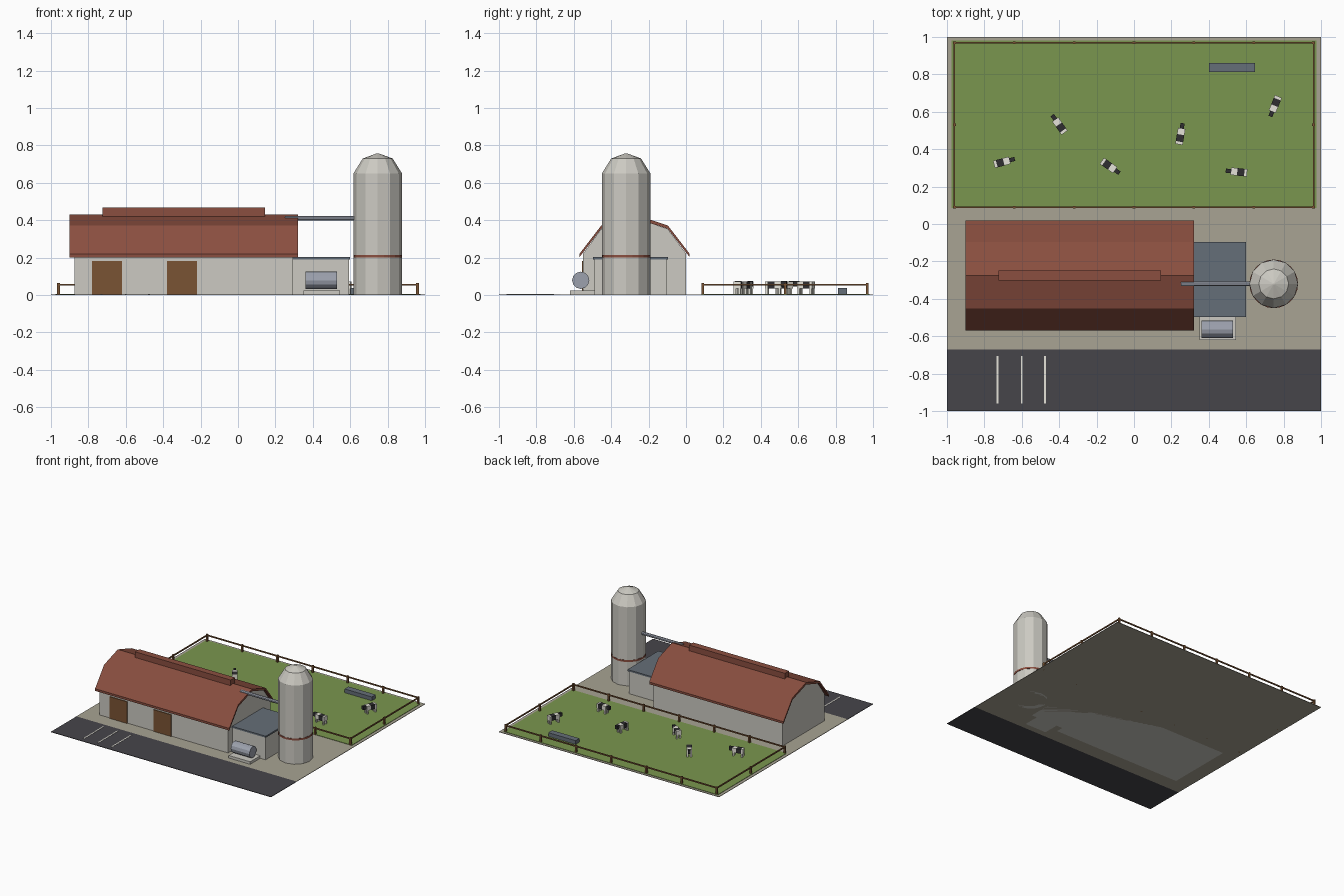
import bpy, bmesh, math
from mathutils import Matrix

if "Cube" in bpy.data.objects:
    bpy.data.objects.remove(bpy.data.objects["Cube"])


def mat(name, r, g, b):
    m = bpy.data.materials.new(name)
    lin = [(c / 255 / 12.92) if c < 11 else ((c / 255 + 0.055) / 1.055) ** 2.4 for c in (r, g, b)]
    m.diffuse_color = (*lin, 1)
    m.use_nodes = True
    m.node_tree.nodes["Principled BSDF"].inputs["Base Color"].default_value = m.diffuse_color
    return m


GRAVEL = mat("gravel", 168, 163, 147)
ASPHALT = mat("asphalt", 70, 69, 74)
GRASS = mat("grass", 122, 150, 78)
WALL = mat("pale_concrete", 204, 202, 194)
ROOF = mat("barn_red", 139, 79, 64)
WOOD = mat("wood", 122, 84, 52)
SLATE = mat("slate", 101, 110, 120)
METAL = mat("metal", 156, 161, 173)
WHITE = mat("white", 230, 228, 218)
BLACK = mat("black", 46, 45, 48)


def finish(bm, name, *mats):
    bmesh.ops.recalc_face_normals(bm, faces=bm.faces)
    me = bpy.data.meshes.new(name)
    bm.to_mesh(me)
    bm.free()
    for m in mats:
        me.materials.append(m)
    ob = bpy.data.objects.new(name, me)
    bpy.context.collection.objects.link(ob)
    return ob


def add_box(bm, x0, x1, y0, y1, z0, z1, mi=0):
    m = Matrix.Translation(((x0 + x1) / 2, (y0 + y1) / 2, (z0 + z1) / 2)) @ Matrix.Diagonal((x1 - x0, y1 - y0, z1 - z0, 1))
    vs = bmesh.ops.create_cube(bm, size=1, matrix=m)["verts"]
    for f in {f for v in vs for f in v.link_faces}:
        f.material_index = mi


def box(name, m, *dims):
    bm = bmesh.new()
    add_box(bm, *dims)
    return finish(bm, name, m)


def extrude_x(name, m, profile, x0, x1):
    """Extrude a closed (y, z) profile along x."""
    bm = bmesh.new()
    f = bm.faces.new([bm.verts.new((x0, y, z)) for y, z in profile])
    r = bmesh.ops.extrude_face_region(bm, geom=[f])
    bmesh.ops.translate(bm, vec=(x1 - x0, 0, 0), verts=[v for v in r["geom"] if isinstance(v, bmesh.types.BMVert)])
    return finish(bm, name, m)


def lathe(name, m, profile, sides, matrix):
    """Stack of (radius, z) rings, closed at both ends."""
    bm = bmesh.new()
    rings = [[bm.verts.new((r * math.cos(2 * math.pi * i / sides), r * math.sin(2 * math.pi * i / sides), z))
              for i in range(sides)] for r, z in profile]
    for a, b in zip(rings, rings[1:]):
        for i in range(sides):
            j = (i + 1) % sides
            bm.faces.new((a[i], a[j], b[j], b[i]))
    bm.faces.new(rings[0])
    bm.faces.new(rings[-1])
    bmesh.ops.transform(bm, matrix=matrix, verts=bm.verts)
    return finish(bm, name, m)


# Ground: gravel yard, road, meadow, parking lines
box("yard", GRAVEL, -1, 1, -0.67, 1, 0, 0.004)
box("road", ASPHALT, -1, 1, -1, -0.67, 0, 0.004)
box("meadow", GRASS, -0.975, 0.975, 0.085, 0.98, 0.002, 0.007)
for i, x in enumerate((-0.73, -0.60, -0.475)):
    box(f"parking_line_{i + 1}", WHITE, x - 0.005, x + 0.005, -0.96, -0.705, 0.003, 0.006)

# Barn walls with gambrel gables
extrude_x("barn_walls", WALL, [(-0.55, 0), (-0.55, 0.222), (-0.453, 0.353), (-0.275, 0.413),
                               (-0.097, 0.353), (0, 0.222), (0, 0)], -0.875, 0.295)
# Gambrel roof sheet
top = [(-0.57, 0.220), (-0.453, 0.372), (-0.275, 0.430), (-0.097, 0.372), (0.02, 0.220)]
extrude_x("barn_roof", ROOF, top + [(y, z - 0.018) for y, z in reversed(top)], -0.9, 0.32)
box("ridge_vent", ROOF, -0.725, 0.145, -0.302, -0.248, 0.41, 0.468)
for i, x in enumerate((-0.70, -0.30)):
    box(f"barn_door_{i + 1}", WOOD, x - 0.08, x + 0.08, -0.557, -0.549, 0.004, 0.182)

# Annex between barn and silo
box("annex_walls", WALL, 0.29, 0.593, -0.49, -0.105, 0, 0.193)
box("annex_roof", SLATE, 0.295, 0.6, -0.498, -0.097, 0.19, 0.203)

# Milk tank on its pad
box("tank_pad", WALL, 0.35, 0.545, -0.62, -0.49, 0, 0.025)
lathe("milk_tank", METAL, [(0.046, -0.085), (0.046, 0.085)], 12,
      Matrix.Translation((0.445, -0.563, 0.079)) @ Matrix.Rotation(math.pi / 2, 4, 'Y'))

# Silo with faceted dome, red band and feed pipe
SILO = Matrix.Translation((0.747, -0.32, 0))
lathe("silo", WALL, [(0.13, 0), (0.13, 0.65), (0.08, 0.73), (0.004, 0.758)], 12, SILO)
lathe("silo_band", ROOF, [(0.13, 0.2), (0.13, 0.215)], 24, SILO)
lathe("feed_pipe", METAL, [(0.013, 0.25), (0.013, 0.64)], 8,
      Matrix.Translation((0, -0.32, 0.412)) @ Matrix.Rotation(math.pi / 2, 4, 'Y')
      @ Matrix.Rotation(math.pi / 8, 4, 'Z'))

# Fence around the meadow: posts and a single top rail
bm = bmesh.new()
posts = [(-0.96 + 0.32 * i, y) for i in range(7) for y in (0.09, 0.97)] + [(s * 0.96, 0.53) for s in (-1, 1)]
for x, y in posts:
    add_box(bm, x - 0.007, x + 0.007, y - 0.007, y + 0.007, 0, 0.064)
finish(bm, "fence_posts", WOOD)
bm = bmesh.new()
for y in (0.09, 0.97):
    add_box(bm, -0.96, 0.96, y - 0.004, y + 0.004, 0.05, 0.06)
for x in (-0.96, 0.96):
    add_box(bm, x - 0.004, x + 0.004, 0.09, 0.97, 0.05, 0.06)
finish(bm, "fence_rails", WOOD)

# Water trough
box("trough", SLATE, 0.40, 0.648, 0.812, 0.862, 0.004, 0.038)

# Cows: white body, black patches and head, facing local +x
cows = [(-0.705, 0.33, 15), (-0.397, 0.525, 125), (-0.135, 0.312, -35),
        (0.248, 0.47, 80), (0.56, 0.278, 174), (0.755, 0.64, 248)]
for n, (x, y, a) in enumerate(cows):
    bm = bmesh.new()
    for x0, x1, mi in ((-0.045, -0.03, 0), (-0.03, 0.008, 1), (0.008, 0.042, 0)):
        add_box(bm, x0, x1, -0.02, 0.02, 0.036, 0.072, mi)
    add_box(bm, 0.04, 0.07, -0.011, 0.011, 0.046, 0.074, 1)
    for lx in (-0.036, 0.033):
        for ly in (-0.013, 0.013):
            add_box(bm, lx - 0.006, lx + 0.006, ly - 0.006, ly + 0.006, 0.004, 0.04, 0)
    bmesh.ops.transform(bm, verts=bm.verts, matrix=Matrix.Translation((x, y, 0))
                        @ Matrix.Rotation(math.radians(a), 4, 'Z'))
    finish(bm, f"cow_{n + 1}", WHITE, BLACK)
